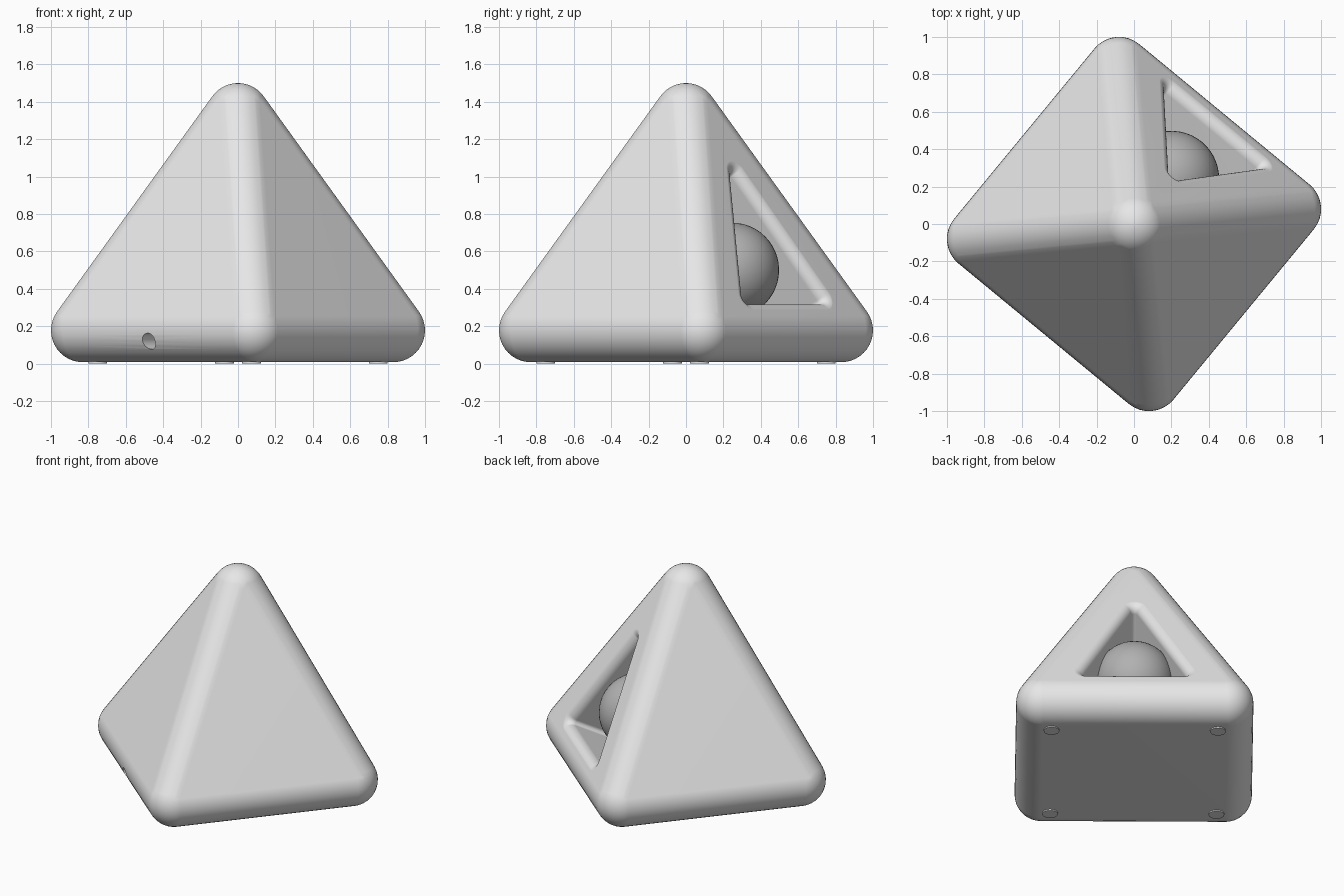
import bpy, bmesh, math
from mathutils import Vector

if "Cube" in bpy.data.objects:
    bpy.data.objects.remove(bpy.data.objects["Cube"])

TURN = math.radians(50.5)      # local +x is the outward direction of the opened face
R = 0.17                       # edge rounding
HALF = 0.59                    # half width of the core pyramid
Z0, Z1 = 0.178, 1.33           # core base and core apex heights

tilt = math.atan2(Z1 - Z0, HALF)
NORM = Vector((math.sin(tilt), 0, math.cos(tilt)))    # face normal
UP = Vector((-math.cos(tilt), 0, math.sin(tilt)))     # up the face
FOOT = Vector((0, 0, Z1)) + NORM * R
FOOT = FOOT - UP * (FOOT.z / UP.z)                    # face centre line at z = 0


def material(name, v):
    m = bpy.data.materials.new(name)
    m.diffuse_color = (v, v, v, 1)
    m.use_nodes = True
    m.node_tree.nodes["Principled BSDF"].inputs["Base Color"].default_value = m.diffuse_color
    return m


light_grey = material("light_grey", 0.8)
dark_grey = material("dark_grey", 0.44)


def make(name, bm, mat):
    bmesh.ops.recalc_face_normals(bm, faces=bm.faces)
    me = bpy.data.meshes.new(name)
    bm.to_mesh(me)
    bm.free()
    me.materials.append(mat)
    ob = bpy.data.objects.new(name, me)
    bpy.context.collection.objects.link(ob)
    ob.rotation_euler.z = TURN
    return ob


def select(ob):
    bpy.ops.object.select_all(action='DESELECT')
    ob.select_set(True)
    bpy.context.view_layer.objects.active = ob


def smooth(ob, deg=35):
    select(ob)
    bpy.ops.object.shade_smooth_by_angle(angle=math.radians(deg))


def loft(rings):
    bm = bmesh.new()
    rows = [[bm.verts.new(p) for p in ring] for ring in rings]
    n = len(rows[0])
    for a, b in zip(rows, rows[1:]):
        for i in range(n):
            j = (i + 1) % n
            bm.faces.new((a[i], a[j], b[j], b[i]))
    bm.faces.new(rows[0])
    bm.faces.new(rows[-1])
    return bm


def circle_x(x, z, r, n=24):
    return [Vector((x, r * math.cos(2 * math.pi * i / n), z + r * math.sin(2 * math.pi * i / n)))
            for i in range(n)]


# Rounded pyramid: hull of five equal balls
bm = bmesh.new()
centres = [Vector((sx * HALF, sy * HALF, Z0)) for sx in (-1, 1) for sy in (-1, 1)]
centres.append(Vector((0, 0, Z1)))
for c in centres:
    for i in range(21):
        lat = math.radians(-90 + 9 * i)
        for k in range(1 if i in (0, 20) else 32):
            az = 2 * math.pi * k / 32
            bm.verts.new(c + R * Vector((math.cos(lat) * math.cos(az),
                                         math.cos(lat) * math.sin(az), math.sin(lat))))
res = bmesh.ops.convex_hull(bm, input=list(bm.verts))
junk = {g for g in res["geom_interior"] + res["geom_unused"] if isinstance(g, bmesh.types.BMVert)}
bmesh.ops.delete(bm, geom=list(junk), context='VERTS')
bmesh.ops.dissolve_limit(bm, angle_limit=0.004, verts=list(bm.verts), edges=list(bm.edges))
body = make("pyramid_body", bm, light_grey)

# Triangular recess cutter with a flared, rounded rim
CORE = [((-0.31, 0.40), 210), ((0.31, 0.40), 330), ((0.0, 1.14), 90)]


def triangle_ring(q, rad):
    pts = []
    for (t, s), mid in CORE:
        for k in range(9):
            a = math.radians(mid - 60 + 15 * k)
            pts.append(FOOT + Vector((0, t + rad * math.cos(a), 0))
                       + UP * (s + rad * math.sin(a)) + NORM * q)
    return pts


RIM, CORNER = 0.06, 0.022
rings = [triangle_ring(-0.45, CORNER)]
for k in range(9):
    a = math.pi / 2 * k / 8
    rings.append(triangle_ring(0.0005 - RIM + RIM * math.sin(a), CORNER + RIM * (1 - math.cos(a))))
rings.append(triangle_ring(0.06, CORNER + RIM))
recess = make("recess_cutter", loft(rings), light_grey)

# Cable hole cutter low on the opposite face
hole = make("hole_cutter", loft([circle_x(-0.95, 0.12, 0.043), circle_x(-0.58, 0.12, 0.043)]), light_grey)

for cutter in (recess, hole):
    select(body)
    mod = body.modifiers.new("cut", 'BOOLEAN')
    mod.operation = 'DIFFERENCE'
    mod.solver = 'EXACT'
    mod.object = cutter
    bpy.ops.object.modifier_apply(modifier=mod.name)
    bpy.data.objects.remove(cutter)
smooth(body)
wn = body.modifiers.new("even_shading", 'WEIGHTED_NORMAL')
wn.keep_sharp = True

# Ball inside the recess
bm = bmesh.new()
bmesh.ops.create_uvsphere(bm, u_segments=48, v_segments=24, radius=0.254)
bmesh.ops.translate(bm, verts=bm.verts, vec=(0.316, 0, 0.5))
smooth(make("ball", bm, dark_grey))

# Four thin foot pads
bm = bmesh.new()
for sx in (-1, 1):
    for sy in (-1, 1):
        pad = bmesh.ops.create_cone(bm, cap_ends=True, segments=32, radius1=0.05, radius2=0.05, depth=0.014)
        bmesh.ops.translate(bm, verts=pad["verts"], vec=(sx * 0.533, sy * 0.533, 0.007))
smooth(make("foot_pads", bm, light_grey))
